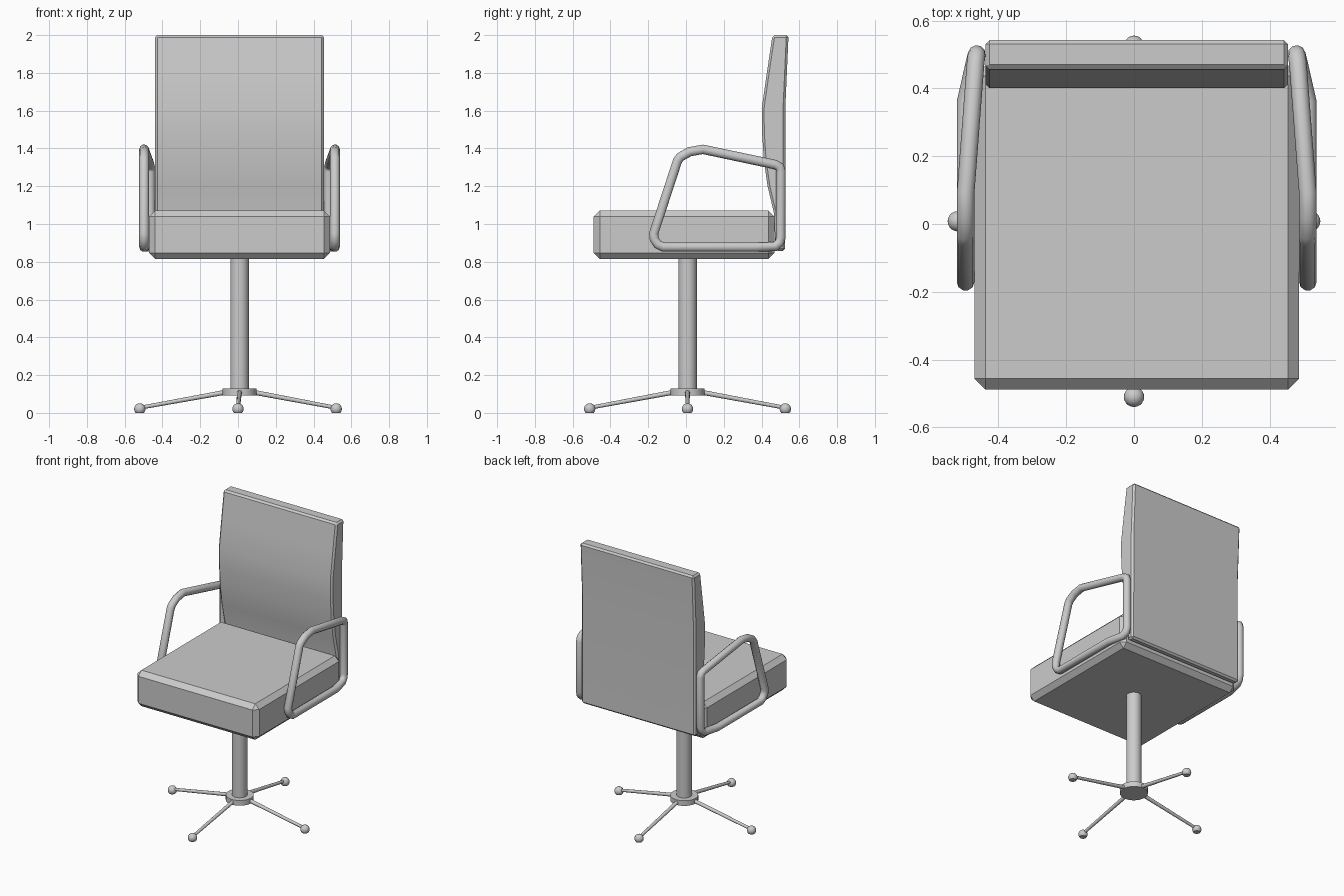
import bpy, bmesh, math
from mathutils import Vector, Matrix

cube = bpy.data.objects.get("Cube")
if cube:
    bpy.data.objects.remove(cube)

grey = bpy.data.materials.new("light grey")
grey.use_nodes = True
colour = (0.6, 0.6, 0.6, 1)
grey.diffuse_color = colour
grey.node_tree.nodes["Principled BSDF"].inputs["Base Color"].default_value = colour

CX = 0.008  # the chair's own centre line


def finish(name, bm, smooth=None):
    bmesh.ops.recalc_face_normals(bm, faces=bm.faces)
    mesh = bpy.data.meshes.new(name)
    bm.to_mesh(mesh)
    bm.free()
    mesh.materials.append(grey)
    obj = bpy.data.objects.new(name, mesh)
    bpy.context.collection.objects.link(obj)
    if smooth:
        bpy.ops.object.select_all(action='DESELECT')
        obj.select_set(True)
        bpy.context.view_layer.objects.active = obj
        bpy.ops.object.shade_smooth_by_angle(angle=math.radians(smooth))
    return obj


def chamfer(bm, width, min_angle):
    bm.normal_update()
    edges = [e for e in bm.edges if e.calc_face_angle(0) > math.radians(min_angle)]
    bmesh.ops.bevel(bm, geom=edges, offset=width, segments=1, affect='EDGES', profile=0.5)


def rod(name, start, end, r1, r2, sides=24):
    start, end = Vector(start), Vector(end)
    axis = end - start
    turn = axis.to_track_quat('Z', 'Y').to_matrix().to_4x4()
    bm = bmesh.new()
    bmesh.ops.create_cone(bm, cap_ends=True, segments=sides, radius1=r1, radius2=r2,
                          depth=axis.length, matrix=Matrix.Translation((start + end) / 2) @ turn)
    return finish(name, bm, 40)


# Seat cushion: chamfered block
bm = bmesh.new()
bmesh.ops.create_cube(bm, size=1, matrix=Matrix.Translation((CX, -0.01, 0.943))
                      @ Matrix.Diagonal((0.957, 0.957, 0.255, 1)))
chamfer(bm, 0.032, 30)
finish("seat", bm)

# Backrest: side profile (y, z) extruded across the width
profile = [(0.525, 0.857), (0.526, 1.62), (0.543, 2.0), (0.458, 2.0), (0.428, 1.8),
           (0.401, 1.61), (0.403, 1.48), (0.412, 1.34), (0.432, 1.2),
           (0.465, 1.06), (0.475, 0.857)]
bm = bmesh.new()
face = bm.faces.new([bm.verts.new((CX - 0.447, y, z)) for y, z in profile])
side = bmesh.ops.extrude_face_region(bm, geom=[face])
bmesh.ops.translate(bm, vec=(0.894, 0, 0),
                    verts=[v for v in side["geom"] if isinstance(v, bmesh.types.BMVert)])
bmesh.ops.recalc_face_normals(bm, faces=bm.faces)
chamfer(bm, 0.012, 40)
finish("backrest", bm, 25)

# Armrests: closed tube loops, bent inward towards the back (out, y, z)
loop = [(0.505, -0.12, 0.878), (0.505, 0.36, 0.878), (0.48, 0.47, 0.88),
        (0.474, 0.495, 0.9), (0.472, 0.502, 0.93), (0.472, 0.502, 1.28),
        (0.473, 0.495, 1.303), (0.476, 0.47, 1.315), (0.505, 0.09, 1.395),
        (0.505, 0.02, 1.383), (0.505, -0.03, 1.355), (0.505, -0.045, 1.335),
        (0.505, -0.171, 0.95), (0.505, -0.168, 0.92), (0.505, -0.15, 0.892)]
for name, sign in (("left_armrest", 1), ("right_armrest", -1)):
    curve = bpy.data.curves.new(name, 'CURVE')
    curve.dimensions = '3D'
    curve.bevel_depth = 0.026
    curve.bevel_resolution = 3
    spline = curve.splines.new('POLY')
    spline.points.add(len(loop) - 1)
    for point, (out, y, z) in zip(spline.points, loop):
        point.co = (CX + sign * out, y, z, 1)
    spline.use_cyclic_u = True
    spline.use_smooth = True
    curve.materials.append(grey)
    bpy.context.collection.objects.link(bpy.data.objects.new(name, curve))

# Pedestal
rod("post", (CX, 0.008, 0.1), (CX, 0.008, 0.83), 0.049, 0.049, 32)
rod("hub", (CX, 0.008, 0.093), (CX, 0.008, 0.13), 0.09, 0.09, 32)

# Four legs, each ending in a ball foot cut flat on the floor
for i, place in enumerate(("left", "back", "right", "front")):
    dx, dy = round(math.cos(i * math.pi / 2)), round(math.sin(i * math.pi / 2))
    foot = Vector((0.52 * dx, 0.008 + 0.518 * dy, 0.021))
    rod(place + "_leg", (CX + 0.07 * dx, 0.008 + 0.07 * dy, 0.11),
        foot + Vector((0, 0, 0.006)), 0.013, 0.01, 12)
    bm = bmesh.new()
    bmesh.ops.create_uvsphere(bm, u_segments=20, v_segments=12, radius=0.03,
                              matrix=Matrix.Translation(foot))
    cut = bmesh.ops.bisect_plane(bm, geom=bm.verts[:] + bm.edges[:] + bm.faces[:],
                                 plane_co=(0, 0, 0), plane_no=(0, 0, -1), clear_outer=True)
    bmesh.ops.holes_fill(bm, edges=[e for e in bm.edges if e.is_boundary], sides=0)
    finish(place + "_foot", bm, 40)
